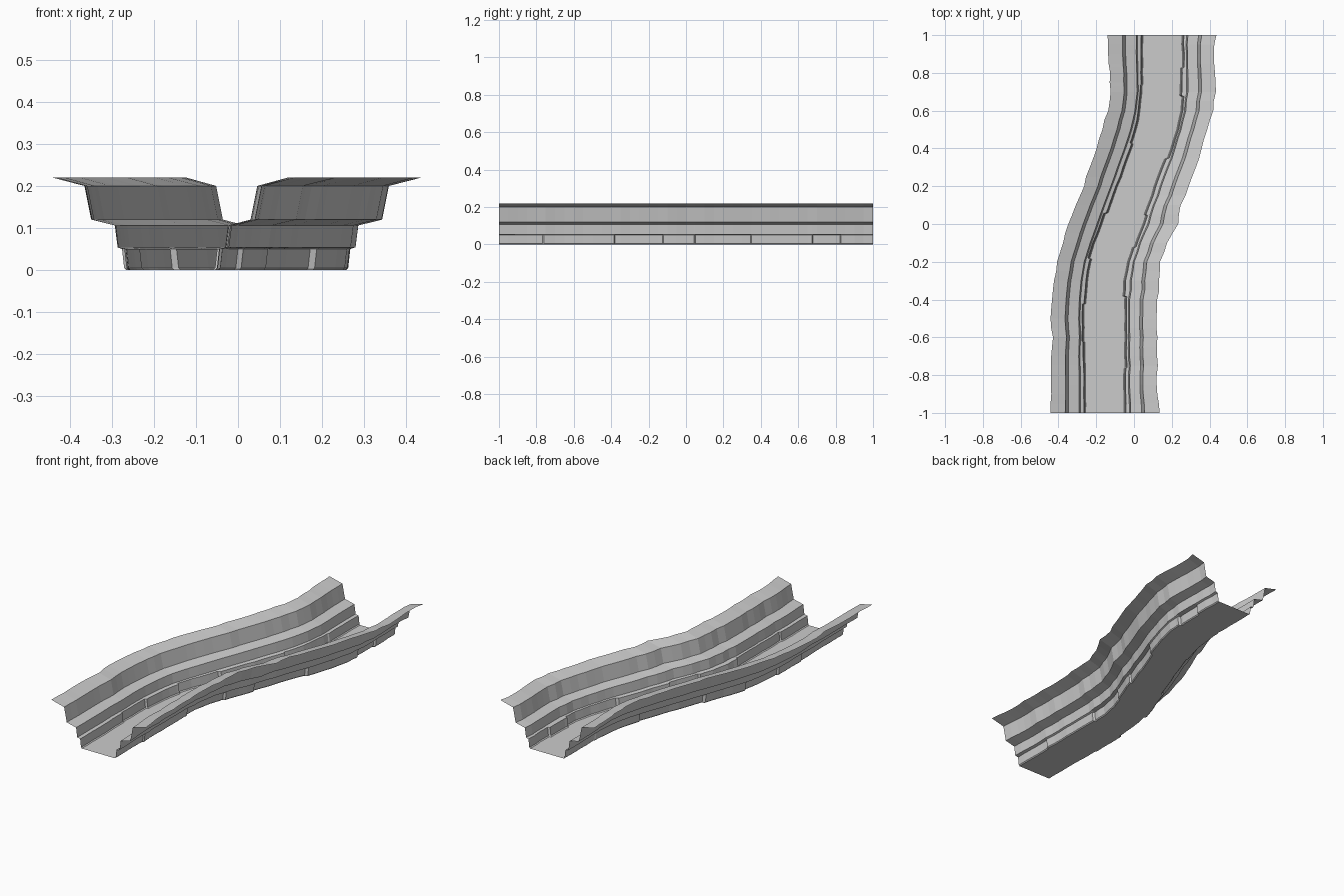
import bpy, bmesh, random

if "Cube" in bpy.data.objects:
    bpy.data.objects.remove(bpy.data.objects["Cube"])

random.seed(4)

# Centre line of the channel as (y, x) and rim outlines every 0.1 from y=-1 to y=1
CENTRE = [(-1, -.155), (-.4, -.157), (-.3, -.148), (-.2, -.128), (-.1, -.097), (0, -.06), (.2, .012),
          (.4, .085), (.5, .118), (.6, .14), (.7, .149), (1, .15)]
LEFT_RIM = [-.44, -.437, -.437, -.442, -.431, -.442, -.431, -.421, -.41, -.378, -.346,
            -.31, -.267, -.235, -.198, -.167, -.14, -.124, -.13, -.14, -.14]
RIGHT_RIM = [.137, .124, .122, .126, .123, .119, .124, .135, .14, .177, .232,
             .246, .293, .33, .357, .389, .42, .432, .425, .42, .438]
RIMS = {-1: [(-1 + i / 10, x) for i, x in enumerate(LEFT_RIM)],
        1: [(-1 + i / 10, x) for i, x in enumerate(RIGHT_RIM)]}

# Bank cross-section from foot to rim: (half width, height, share of rim wobble, block offset share)
PROFILE = [(.102, .0, 0, 1), (.107, .005, 0, 1), (.112, .05, 0, 1), (.130, .054, .25, 0),
           (.137, .106, .3, 0), (.194, .12, .6, 0), (.210, .20, .6, 0)]
RIM_Z = .22

# Joints between the rock blocks along the foot of each bank: (y, sideways step after it)
BLOCKS = {-1: [(-1, 0), (-.62, .006), (-.42, -.004), (-.18, .008), (.06, -.005), (.43, .004), (.74, 0)],
          1: [(-1, 0), (-.76, .006), (-.38, -.007), (-.12, .004), (.05, -.006), (.35, .007), (.68, -.008), (.83, .003)]}


def lerp(points, y):
    for (y0, a), (y1, b) in zip(points, points[1:]):
        if y <= y1 + 1e-6:
            return a + (b - a) * (y - y0) / (y1 - y0)
    return points[-1][1]


def block_step(side, y):
    return [s for b, s in BLOCKS[side] if y >= b - 1e-6][-1]


# Shared stations along the length, doubled at each block joint
stations = {round(-1 + i * .05, 3) for i in range(41)}
for joints in BLOCKS.values():
    for y, _ in joints[1:]:
        stations |= {round(y, 3), round(y - .006, 3)}
stations = sorted(stations)
NOISE = {s: [(-1 + i * .05, random.uniform(-.006, .006)) for i in range(41)] for s in (-1, 1)}


def bank_row(side, y):
    centre = lerp(CENTRE, y)
    noise = lerp(NOISE[side], y)
    rim_x = lerp(RIMS[side], y) + noise * .7
    wobble = side * (rim_x - centre) - .288
    row = []
    for half, z, share, block in PROFILE:
        w = half + share * wobble + block * block_step(side, y) + .4 * noise * (1 - share)
        row.append((centre + side * w, y, z))
    row.append((rim_x, y, RIM_Z))
    return row


def sheet(name, rows):
    bm = bmesh.new()
    grid = [[bm.verts.new(p) for p in row] for row in rows]
    for a, b in zip(grid, grid[1:]):
        for i in range(len(a) - 1):
            bm.faces.new((a[i], a[i + 1], b[i + 1], b[i]))
    bm.normal_update()
    if sum(f.normal.z * f.calc_area() for f in bm.faces) < 0:
        bmesh.ops.reverse_faces(bm, faces=bm.faces[:])
    mesh = bpy.data.meshes.new(name)
    bm.to_mesh(mesh)
    bm.free()
    obj = bpy.data.objects.new(name, mesh)
    bpy.context.collection.objects.link(obj)


# Stepped banks
left = [bank_row(-1, y) for y in stations]
right = [bank_row(1, y) for y in stations]
sheet("left_bank", left)
sheet("right_bank", right)

# Flat river bed joining the two feet
sheet("river_bed", [(l[0], r[0]) for l, r in zip(left, right)])
